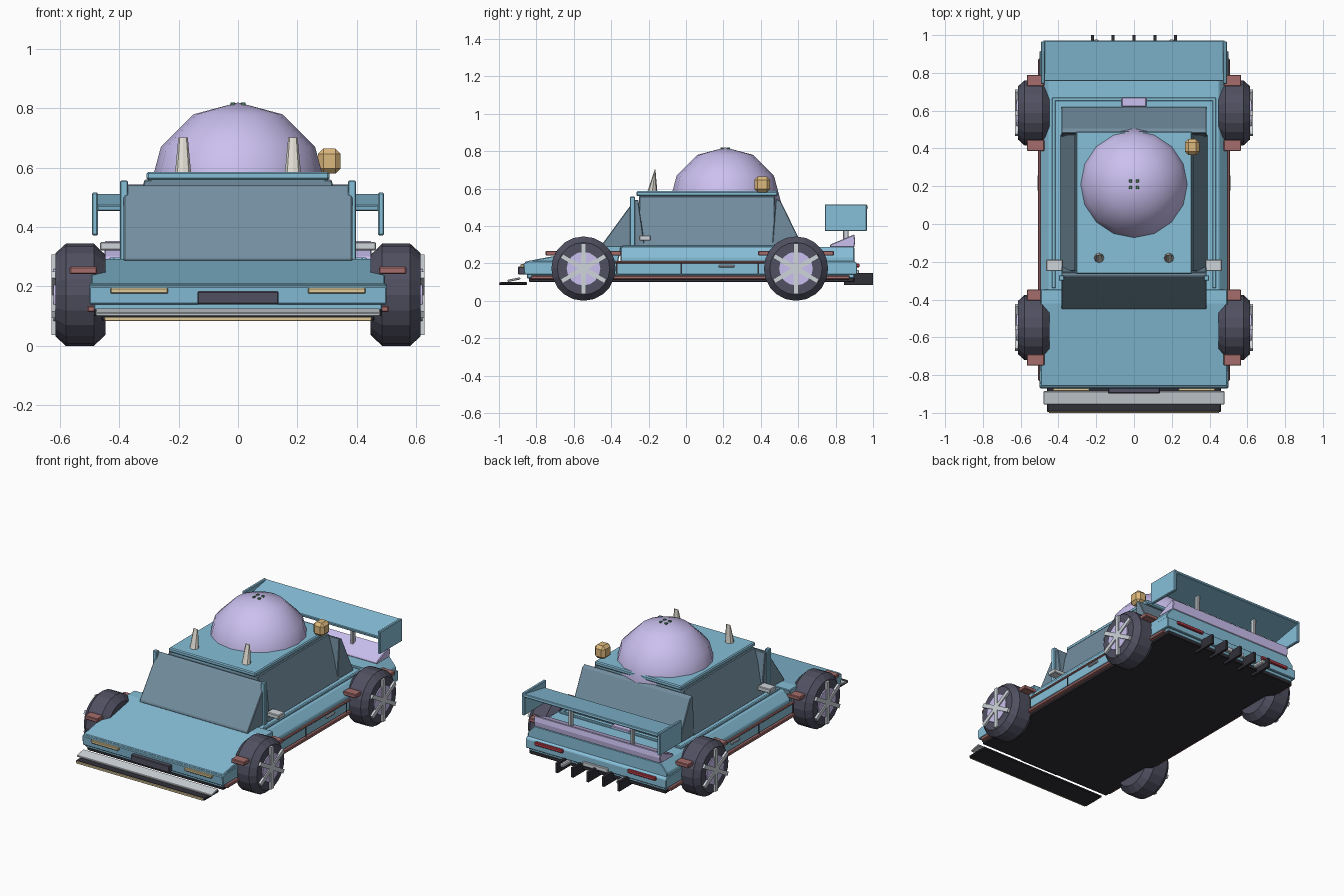
import bpy, bmesh, math
from mathutils import Matrix, Vector

if "Cube" in bpy.data.objects:
    bpy.data.objects.remove(bpy.data.objects["Cube"])

COL = dict(blue=(.24, .52, .69), glass=(.17, .27, .35), tyre=(.08, .08, .12), lilac=(.6, .53, .87),
           red=(.38, .15, .15), lamp=(.75, .6, .33), dark=(.03, .03, .04), brake=(.5, .05, .07),
           gold=(.72, .48, .2), green=(.1, .3, .15), bone=(.75, .72, .65), silver=(.62, .66, .7))
MATS = {}
for n, c in COL.items():
    MATS[n] = bpy.data.materials.new(n)
    MATS[n].diffuse_color = (*c, 1)


def finish(name, bm, mat, bevel=0.0):
    bmesh.ops.recalc_face_normals(bm, faces=bm.faces[:])
    me = bpy.data.meshes.new(name)
    bm.to_mesh(me)
    bm.free()
    ob = bpy.data.objects.new(name, me)
    bpy.context.collection.objects.link(ob)
    me.materials.append(MATS[mat])
    if bevel:
        m = ob.modifiers.new("bevel", 'BEVEL')
        m.width, m.segments = bevel, 1
    return ob


def box(name, x, y, z, mat, bevel=0.004, rot=None):
    """Box from (min, max) ranges; rot turns it about x through its centre."""
    bm = bmesh.new()
    size = Vector((x[1] - x[0], y[1] - y[0], z[1] - z[0]))
    mid = Vector((x[0] + x[1], y[0] + y[1], z[0] + z[1])) / 2
    R = Matrix.Rotation(rot or 0, 4, 'X')
    bmesh.ops.create_cube(bm, size=1, matrix=Matrix.Translation(mid) @ R @ Matrix.Diagonal((*size, 1)))
    return finish(name, bm, mat, bevel)


def pair(name, x, y, z, mat, bevel=0.004, rot=None):
    box(name + "_right", x, y, z, mat, bevel, rot)
    box(name + "_left", (-x[1], -x[0]), y, z, mat, bevel, rot)


def prism(name, pts, lo, hi, mat, axis='X', bevel=0.004):
    """Extrude a (y,z) profile along x, or an (x,z) profile along y."""
    bm = bmesh.new()
    place = (lambda p, t: (t, *p)) if axis == 'X' else (lambda p, t: (p[0], t, p[1]))
    a = [bm.verts.new(place(p, lo)) for p in pts]
    b = [bm.verts.new(place(p, hi)) for p in pts]
    bm.faces.new(a)
    bm.faces.new(b)
    for i in range(len(pts)):
        j = (i + 1) % len(pts)
        bm.faces.new((a[i], a[j], b[j], b[i]))
    return finish(name, bm, mat, bevel)


# floor and body layers
box("floor", (-.485, .485), (-.84, .9), (.10, .125), 'dark')
box("lower_body", (-.485, .485), (-.85, .9), (.12, .15), 'blue')
prism("main_body", [(-.865, .14), (-.87, .2), (-.84, .212), (.9, .212), (.915, .2), (.915, .14)], -.5, .5, 'blue')
prism("hood", [(-.86, .2), (-.86, .21), (-.42, .293), (-.345, .293), (-.365, .2)], -.495, .495, 'blue')
prism("shoulder", [(-.495, .2), (-.495, .235), (-.45, .287), (.45, .287), (.495, .235), (.495, .2)],
      -.35, .9, 'blue', axis='Y')
pair("shoulder_rail", (.415, .435), (-.34, .665), (.28, .297), 'blue')
box("rear_rail", (-.435, .435), (.65, .67), (.28, .297), 'blue')

# cabin glass, pillars and roof
prism("cabin_glass", [(-.39, .285), (.39, .285), (.315, .56), (-.315, .56)], -.25, .475, 'glass', axis='Y')
prism("windshield", [(-.45, .285), (-.45, .3), (-.275, .54), (-.255, .54), (-.22, .285)], -.385, .385, 'glass')
prism("rear_window", [(.62, .285), (.62, .3), (.505, .535), (.48, .545), (.46, .285)], -.385, .385, 'glass')
pair("pillar", (.37, .398), (-.3, -.272), (.285, .557), 'blue')
box("roof_base", (-.295, .295), (-.25, .475), (.54, .562), 'blue')
box("roof", (-.308, .308), (-.265, .49), (.559, .586), 'blue', .006)

# roof dome
bm = bmesh.new()
bmesh.ops.create_uvsphere(bm, u_segments=16, v_segments=6, radius=.3, matrix=Matrix.Translation((0, .21, .52)))
dome = finish("dome", bm, 'lilac')
dome.data.shade_smooth()
for i, (sx, sy) in enumerate([(1, 1), (1, -1), (-1, 1), (-1, -1)]):
    x, y = sx * .018, .21 + sy * .018
    box(f"dome_stud_{i}", (x - .008, x + .008), (y - .008, y + .008), (.805, .82), 'green', .002)

# roof spikes and side knob
for s, side in ((1, "right"), (-1, "left")):
    bm = bmesh.new()
    bmesh.ops.create_cone(bm, cap_ends=True, segments=8, radius1=.027, radius2=.016, depth=.12,
                          matrix=Matrix.Translation((s * .185, -.18, .642)))
    for v in bm.verts:
        if v.co.z > .65:
            v.co.y = -.165 + (v.co.y + .18) * .1
    finish("spike_" + side, bm, 'bone')
box("roof_knob", (.27, .346), (.365, .45), (.58, .665), 'gold', .018)

# wheels
TYRE = [(.447, .0), (.447, .135), (.485, .172), (.58, .172), (.615, .14), (.615, .0)]
for cy, end in ((-.548, "front"), (.588, "rear")):
    for s, side in ((1, "right"), (-1, "left")):
        tag = f"{end}_{side}"
        c = Vector((0, cy, .172))
        bm = bmesh.new()
        vs = [bm.verts.new((s * x, cy, .172 + r)) for x, r in TYRE]
        es = [bm.edges.new(p) for p in zip(vs, vs[1:])]
        bmesh.ops.spin(bm, geom=vs + es, cent=c, axis=(1, 0, 0), angle=math.tau, steps=20, use_merge=True)
        bmesh.ops.remove_doubles(bm, verts=bm.verts[:], dist=1e-5)
        finish("tyre_" + tag, bm, 'tyre')
        bm = bmesh.new()
        bmesh.ops.create_cone(bm, cap_ends=True, segments=16, radius1=.09, radius2=.09, depth=.02,
                              matrix=Matrix.Translation((s * .612, cy, .172)) @ Matrix.Rotation(math.pi / 2, 4, 'Y'))
        finish("hub_" + tag, bm, 'lilac')
        bm = bmesh.new()
        for k in range(3):
            M = (Matrix.Translation((s * .617, cy, .172)) @ Matrix.Rotation(k * math.pi / 3, 4, 'X')
                 @ Matrix.Diagonal((.024, .026, .27, 1)))
            bmesh.ops.create_cube(bm, size=1, matrix=M)
        finish("spokes_" + tag, bm, 'silver')
    for d, part in ((-.172, "fore"), (.172, "aft")):
        pair(f"{end}_guard_{part}", (.475, .567), (cy + d - .03, cy + d + .03), (.242, .267), 'red')

# side trim
pair("side_skirt", (.48, .508), (-.83, .875), (.114, .135), 'red')
pair("side_stripe", (.49, .508), (-.38, .42), (.2, .213), 'red')
for i, y in enumerate((-.37, -.025, .385)):
    pair(f"door_seam_{i}", (.49, .503), (y - .004, y + .004), (.14, .2), 'dark', 0)
pair("door_handle", (.49, .511), (.175, .26), (.178, .192), 'silver')
pair("mirror", (.378, .465), (-.25, -.188), (.322, .35), 'silver')

# front end
pair("headlight", (.235, .43), (-.885, -.86), (.176, .196), 'lamp')
box("grille", (-.137, .137), (-.897, -.855), (.14, .184), 'tyre')
box("front_lip", (-.48, .48), (-.955, -.885), (.107, .119), 'silver', .003, rot=.2)
box("splitter", (-.46, .46), (-.995, -.85), (.085, .1), 'dark')
box("splitter_edge", (-.45, .45), (-1.0, -.99), (.084, .098), 'lamp', .002)

# rear end
prism("duck_tail", [(.77, .285), (.77, .3), (.9, .355), (.905, .32), (.9, .285)], -.45, .45, 'lilac')
box("rear_vent", (-.065, .065), (.62, .67), (.28, .305), 'lilac')
pair("tail_light", (.23, .43), (.9, .928), (.178, .2), 'brake')
box("rear_plate", (-.09, .09), (.9, .925), (.135, .165), 'silver')
for i in range(5):
    x = (i - 2) * .11
    box(f"diffuser_fin_{i}", (x - .008, x + .008), (.845, 1.0), (.085, .148), 'dark', 0)
pair("exhaust", (.187, .213), (.86, .978), (.115, .14), 'silver', .006)

# rear wing
box("wing_blade", (-.48, .48), (.757, .973), (.473, .493), 'blue', .004, rot=.18)
pair("wing_end_plate", (.472, .492), (.742, .967), (.372, .516), 'blue')
pair("wing_strut", (.21, .23), (.84, .87), (.32, .48), 'silver')

for m in bpy.data.materials:
    if m.users and not m.is_grease_pencil:
        m.use_nodes = True
        m.node_tree.nodes["Principled BSDF"].inputs["Base Color"].default_value = m.diffuse_color
